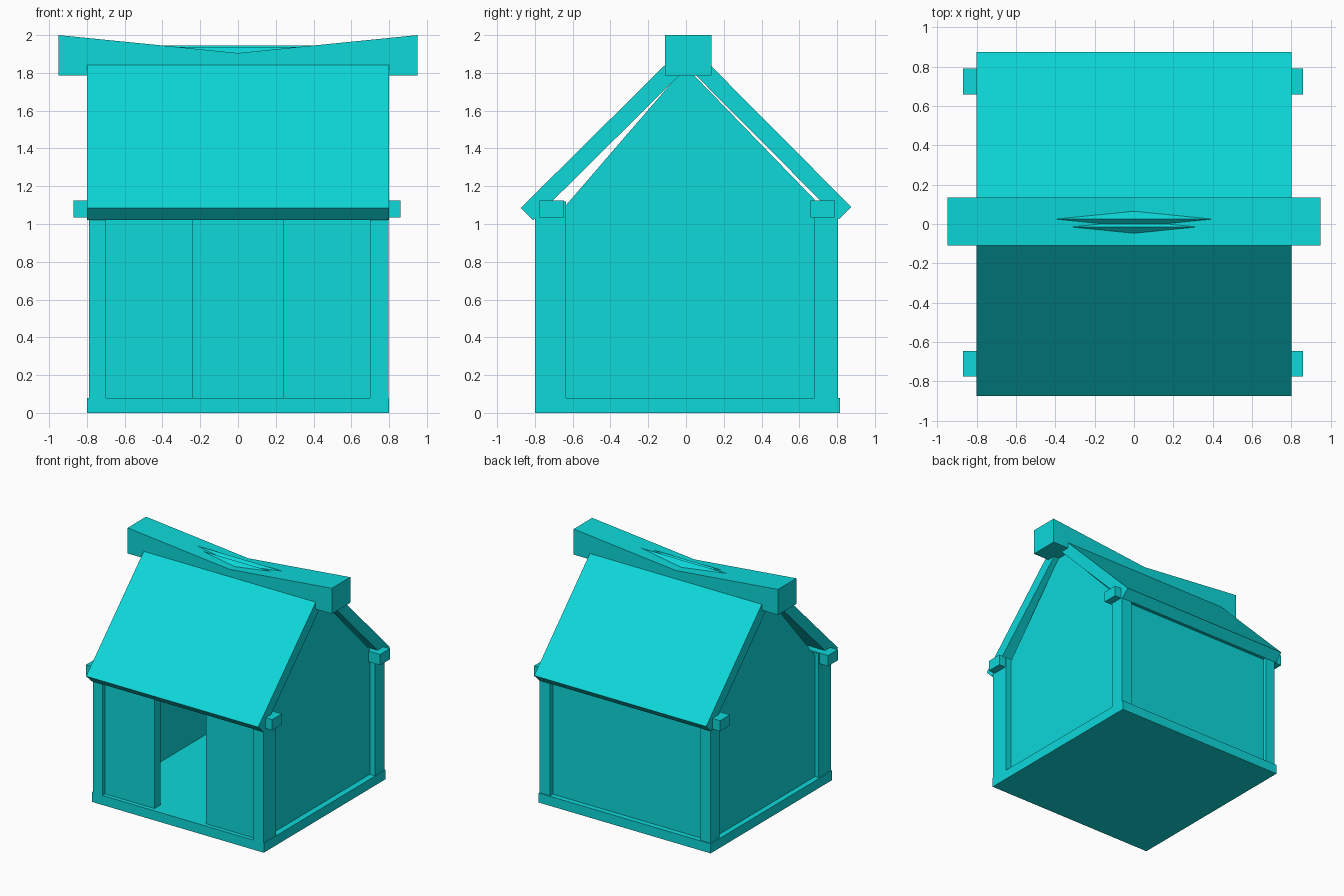
import bpy

default = bpy.data.objects.get("Cube")
if default:
    bpy.data.objects.remove(default, do_unlink=True)

# Single flat colour
CYAN = (0.004, 0.69, 0.70, 1.0)
cyan = bpy.data.materials.new("cyan")
cyan.use_nodes = True
cyan.diffuse_color = CYAN
cyan.node_tree.nodes["Principled BSDF"].inputs["Base Color"].default_value = CYAN


def prism(name, profile, lo, hi, axis="x"):
    """Extrude a closed 2D profile along x (points are y,z) or y (points are x,z)."""
    n = len(profile)
    if axis == "x":
        verts = [(d, a, b) for d in (lo, hi) for a, b in profile]
    else:
        verts = [(a, d, b) for d in (lo, hi) for a, b in profile]
    faces = [tuple(range(n)), tuple(reversed(range(n, 2 * n)))]
    faces += [(i, i + n, (i + 1) % n + n, (i + 1) % n) for i in range(n)]
    # Profiles run counter-clockwise, so flip the faces for x extrusions
    if axis == "x":
        faces = [tuple(reversed(f)) for f in faces]
    mesh = bpy.data.meshes.new(name)
    mesh.from_pydata(verts, [], faces)
    mesh.materials.append(cyan)
    obj = bpy.data.objects.new(name, mesh)
    bpy.context.collection.objects.link(obj)
    return obj


def box(name, x, y, z):
    return prism(name, [(y[0], z[0]), (y[1], z[0]), (y[1], z[1]), (y[0], z[1])], *x)


FLOOR = 0.08

# Floor slab
box("floor_base", (-0.8, 0.8), (-0.8, 0.815), (0, FLOOR))

# Corner posts and the beams lying over them
for end, post_y, beam_y in (("front", (-0.8, -0.635), (-0.775, -0.645)),
                            ("back", (0.68, 0.805), (0.66, 0.79))):
    box(f"{end}_right_post", (-0.79, -0.7), post_y, (0.01, 1.12))
    box(f"{end}_left_post", (0.7, 0.798), post_y, (0.01, 1.12))
    box(f"{end}_eave_beam", (-0.87, 0.86), beam_y, (1.035, 1.125))

# Front wall panels either side of the doorway, and the back wall
box("front_right_wall", (-0.7, -0.24), (-0.765, -0.685), (FLOOR, 1.05))
box("front_left_wall", (0.24, 0.7), (-0.765, -0.685), (FLOOR, 1.05))
box("back_wall", (-0.7, 0.7), (0.69, 0.77), (FLOOR, 1.05))

# Gable walls
gable = [(-0.635, FLOOR), (0.68, FLOOR), (0.68, 1.13),
         (0.04, 1.79), (-0.04, 1.79), (-0.635, 1.1)]
prism("right_gable_wall", gable, -0.755, -0.685)
prism("left_gable_wall", gable, 0.685, 0.75)

# Sloping roof slabs
T = 0.065
prism("front_roof", [(-0.875, 1.085), (-0.875 + T, 1.085 - T),
                     (-0.015 + T, 1.937 - T), (-0.015, 1.937)], -0.8, 0.8)
prism("back_roof", [(0.875, 1.09), (0.025, 1.945),
                    (0.025 - T, 1.945 - T), (0.875 - T, 1.09 - T)], -0.8, 0.8)

# Sagging ridge beam
prism("ridge_beam", [(-0.95, 1.785), (0.95, 1.785), (0.95, 2.0),
                     (0, 1.905), (-0.95, 2.0)], -0.11, 0.135, axis="y")
